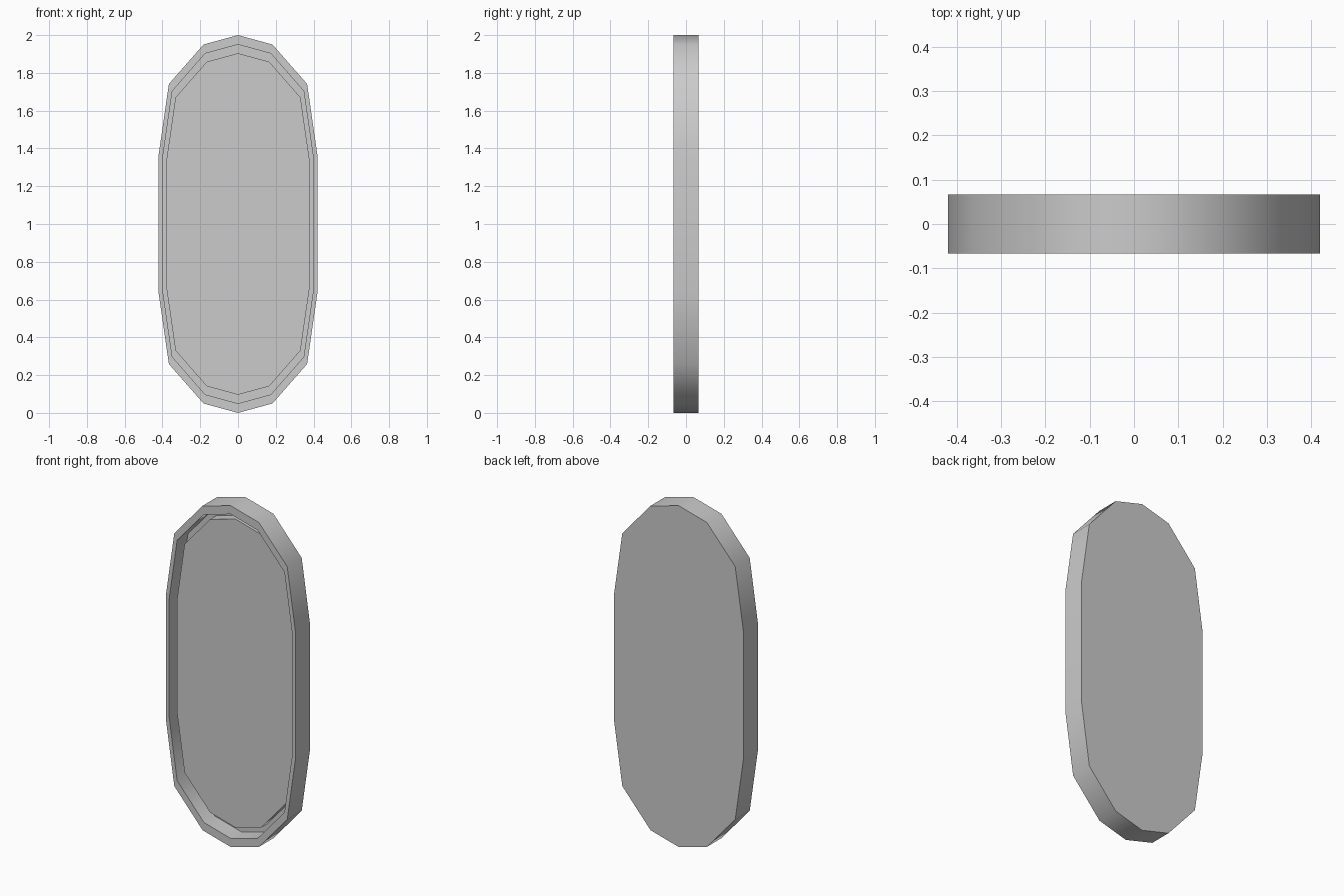
import bpy, bmesh, math

if "Cube" in bpy.data.objects:
    bpy.data.objects.remove(bpy.data.objects["Cube"])

# Quarter outline of the long fourteen-sided oval, relative to its centre
QUARTER = [(0, 1.0), (0.183, 0.95), (0.366, 0.741), (0.42, 0.367)]
RIGHT = QUARTER + [(x, -z) for x, z in reversed(QUARTER)]
OUTLINE = RIGHT + [(-x, z) for x, z in reversed(RIGHT[1:-1])]


def stacked_rings(name, rings):
    """Join scaled outlines (scale, y) in order and cap both ends."""
    bm = bmesh.new()
    loops = [[bm.verts.new((x * s, y, 1 + z * s)) for x, z in OUTLINE]
             for s, y in rings]
    n = len(OUTLINE)
    for a, b in zip(loops, loops[1:]):
        for i in range(n):
            j = (i + 1) % n
            bm.faces.new((a[i], a[j], b[j], b[i]))
    bm.faces.new(loops[0])
    bm.faces.new(loops[-1])
    bmesh.ops.recalc_face_normals(bm, faces=bm.faces)
    mesh = bpy.data.meshes.new(name)
    bm.to_mesh(mesh)
    bm.free()
    obj = bpy.data.objects.new(name, mesh)
    bpy.context.collection.objects.link(obj)
    bpy.ops.object.select_all(action='DESELECT')
    obj.select_set(True)
    bpy.context.view_layer.objects.active = obj
    bpy.ops.object.shade_smooth_by_angle(angle=math.radians(40))
    return obj


# Frame: solid back, thin front rim, deep recess
stacked_rings("frame", [(1, 0.067), (1, -0.067), (0.95, -0.067), (0.95, 0.033)])

# Mirror panel standing on the recess floor, with a groove around it
stacked_rings("mirror_panel", [(0.904, 0.033), (0.904, -0.022)])
